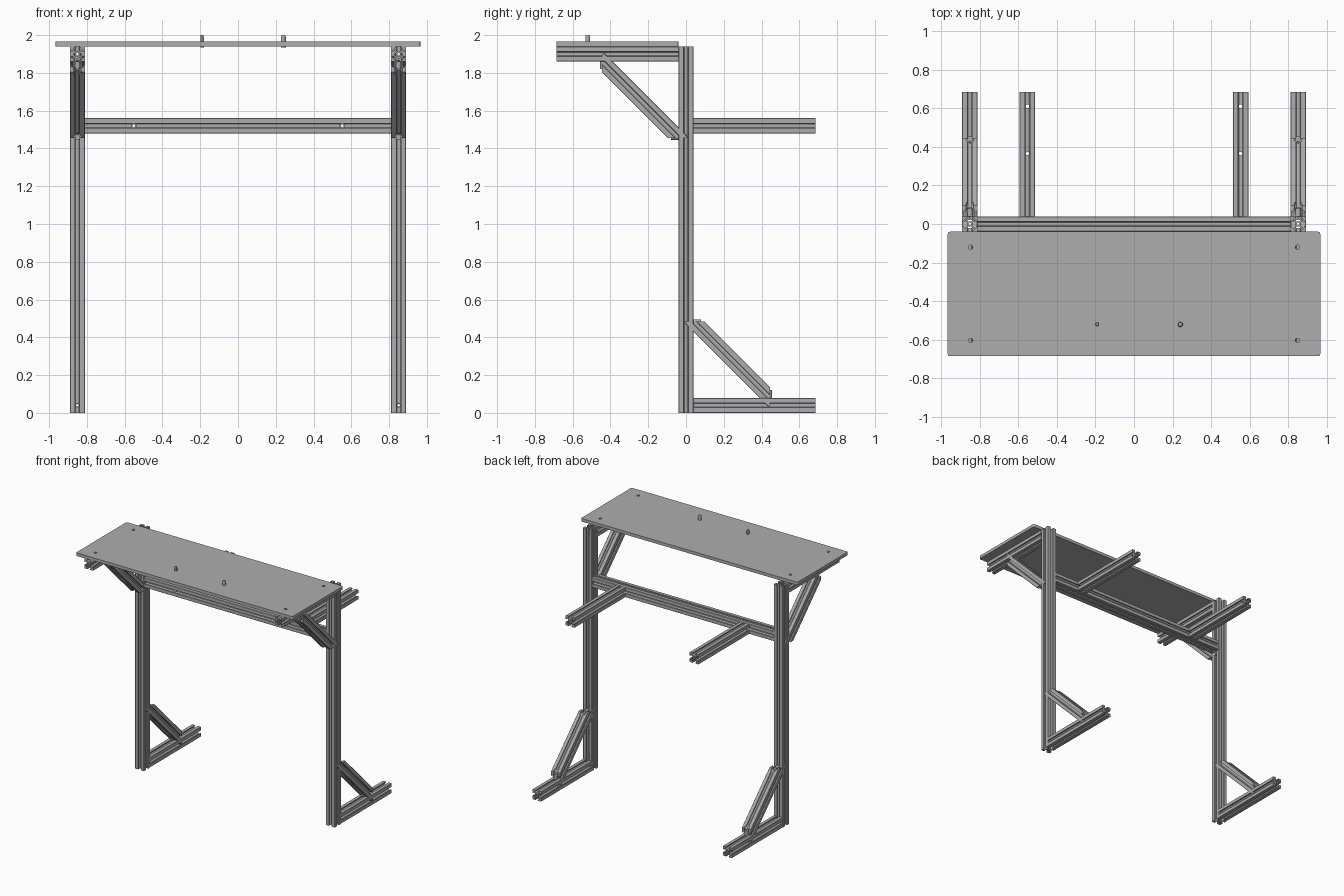
import bpy, bmesh, math
from mathutils import Vector, Matrix

cube = bpy.data.objects.get("Cube")
if cube:
    bpy.data.objects.remove(cube, do_unlink=True)

metal = bpy.data.materials.new("grey aluminium")
metal.use_nodes = True
GREY = (0.42, 0.42, 0.42, 1)
metal.diffuse_color = GREY
metal.node_tree.nodes["Principled BSDF"].inputs["Base Color"].default_value = GREY

X, Y, Z = Vector((1, 0, 0)), Vector((0, 1, 0)), Vector((0, 0, 1))
HALF = 0.04      # half width of the slotted bar
POST_X = 0.85

# One slotted side of the bar section, repeated four times around
SLOT = [(0.04, -0.0375), (0.04, -0.012), (0.031, -0.012), (0.031, -0.021),
        (0.026, -0.021), (0.014, -0.009)]
SIDE = SLOT + [(a, -b) for a, b in reversed(SLOT)]


def add_object(name, bm):
    bmesh.ops.recalc_face_normals(bm, faces=bm.faces[:])
    mesh = bpy.data.meshes.new(name)
    bm.to_mesh(mesh)
    bm.free()
    mesh.materials.append(metal)
    obj = bpy.data.objects.new(name, mesh)
    bpy.context.collection.objects.link(obj)
    return obj


def bar(name, start, end, side=X, mitre=0):
    """Slotted bar between two points; mitre slants both ends at 45 degrees."""
    start, end = Vector(start), Vector(end)
    along = (end - start).normalized()
    across = along.cross(side)
    bm = bmesh.new()
    outline = []
    for quarter in range(4):
        turn = Matrix.Rotation(quarter * math.pi / 2, 2)
        outline += [turn @ Vector(p) for p in SIDE]
    bore = [Vector((math.cos(i * math.pi / 6), math.sin(i * math.pi / 6))) * 0.007
            for i in range(12)]
    edges = []
    for loop in (outline, bore):
        verts = [bm.verts.new((p.x, p.y, 0)) for p in loop]
        edges += [bm.edges.new((verts[i - 1], verts[i])) for i in range(len(verts))]
    bmesh.ops.triangle_fill(bm, use_beauty=True, edges=edges)
    new = bmesh.ops.extrude_face_region(bm, geom=bm.faces[:])["geom"]
    far = {v for v in new if isinstance(v, bmesh.types.BMVert)}
    for v in bm.verts:
        a, b, _ = v.co
        origin, slant = (end, -mitre) if v in far else (start, mitre)
        v.co = origin + side * a + across * b + along * (slant * b)
    return add_object(name, bm)


def cylinder(name, centre, axis, radius, length, sides=24, top=None):
    bm = bmesh.new()
    place = Matrix.Translation(centre) @ Z.rotation_difference(axis).to_matrix().to_4x4()
    bmesh.ops.create_cone(bm, cap_ends=True, segments=sides, radius1=radius,
                          radius2=radius if top is None else top, depth=length, matrix=place)
    return add_object(name, bm)


def drill(obj, holes):
    """Cut round holes given as (centre, axis, radius, length)."""
    for hole in holes:
        cutter = cylinder("cutter", *hole)
        cutter.hide_render = True
        mod = obj.modifiers.new("hole", "BOOLEAN")
        mod.operation, mod.object, mod.solver = "DIFFERENCE", cutter, "EXACT"
        bpy.context.view_layer.update()
        cut = obj.evaluated_get(bpy.context.evaluated_depsgraph_get())
        mesh = bpy.data.meshes.new_from_object(cut)
        obj.modifiers.clear()
        obj.data = mesh
        bpy.data.objects.remove(cutter, do_unlink=True)


# Side frames: post, foot, table arm and two mitred braces
for label, x in (("right", -POST_X), ("left", POST_X)):
    post = bar(label + "_post", (x, 0, 0), (x, 0, 1.94))
    drill(post, [(Vector((x, 0, z)), Y, 0.009, 0.1) for z in (0.04, 1.9)])
    bar(label + "_foot", (x, HALF, 0.04), (x, 0.685, 0.04))
    bar(label + "_table_arm", (x, -HALF, 1.9), (x, -0.685, 1.9))

    # The upper brace is the lower one turned half a turn about the x axis
    for level, sign, base in (("lower", 1, 0), ("upper", -1, 1.94)):
        def at(y, z):
            return Vector((x, sign * y, base + sign * z))
        name = label + "_" + level + "_brace"
        brace = bar(name, at(0.445, 0.08), at(HALF, 0.485), X, 1)
        # Counterbored screw at each end
        drill(brace, [(at(0.44, 0.15), Z, 0.02, 0.08), (at(0.11, 0.48), Y, 0.02, 0.08)])
        cylinder(name + "_screw_a", at(0.44, 0.1), Z, 0.014, 0.04)
        cylinder(name + "_screw_b", at(0.06, 0.48), Y, 0.014, 0.04)

# Cross beam between the posts with two rear arms
BEAM_Z = 1.52
beam = bar("cross_beam", (HALF - POST_X, 0, BEAM_Z), (POST_X - HALF, 0, BEAM_Z), Y)
drill(beam, [(Vector((x, 0, BEAM_Z)), Y, 0.013, 0.1) for x in (-0.552, 0.552)])
for label, x in (("right", -0.552), ("left", 0.552)):
    arm = bar(label + "_rear_arm", (x, HALF, BEAM_Z), (x, 0.685, BEAM_Z))
    drill(arm, [(Vector((x, y, BEAM_Z)), Z, 0.009, 0.1) for y in (0.365, 0.61)])

# Table top with rounded corners and four fixing holes
bm = bmesh.new()
bmesh.ops.create_cube(bm, size=1, matrix=Matrix.Translation((0, -0.3625, 1.9525))
                      @ Matrix.Diagonal((1.93, 0.645, 0.025, 1)))
corners = [e for e in bm.edges if abs(e.verts[0].co.z - e.verts[1].co.z) > 0.01]
bmesh.ops.bevel(bm, geom=corners, offset=0.012, segments=4, profile=0.5, affect="EDGES")
table = add_object("table_top", bm)
drill(table, [(Vector((x, y, 1.95)), Z, 0.011, 0.1)
              for x in (-0.847, 0.847) for y in (-0.12, -0.603)])

# Locating pins with chamfered tips
for label, x, radius, sides in (("right", -0.19, 0.011, 6), ("left", 0.24, 0.013, 24)):
    cylinder(label + "_pin", Vector((x, -0.52, 1.9625)), Z, radius, 0.055, sides)
    cylinder(label + "_pin_tip", Vector((x, -0.52, 1.995)), Z, radius, 0.01, sides, radius * 0.75)
